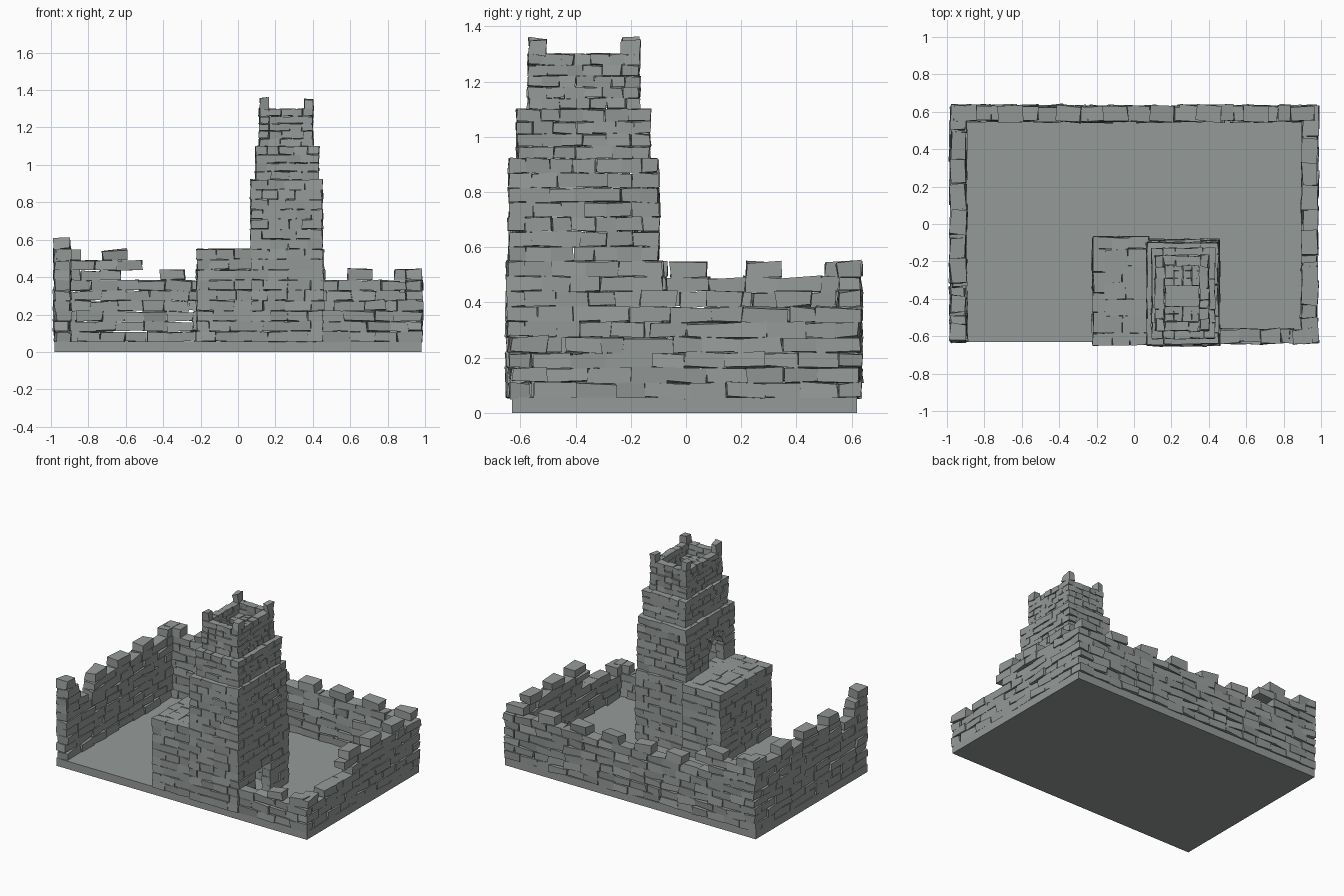
import bpy, bmesh, math, random
from mathutils import Vector, Matrix

if "Cube" in bpy.data.objects:
    bpy.data.objects.remove(bpy.data.objects["Cube"])

random.seed(7)
R = random.uniform
Z0 = 0.055          # top of the base slab
H = 0.0545          # course height

MAT = bpy.data.materials.new("dark_stone")
MAT.diffuse_color = (0.30, 0.325, 0.315, 1)
MAT.use_nodes = True
MAT.node_tree.nodes["Principled BSDF"].inputs["Base Color"].default_value = MAT.diffuse_color


def finish(bm, name):
    me = bpy.data.meshes.new(name)
    bm.to_mesh(me)
    bm.free()
    me.materials.append(MAT)
    ob = bpy.data.objects.new(name, me)
    bpy.context.collection.objects.link(ob)
    return ob


def stone(bm, c, size, ang=0.0, jit=0.004, tilt=0.0, turn=0.0):
    """One rough block: a box with jittered corners."""
    rot = (Matrix.Rotation(ang + R(-turn, turn), 4, 'Z')
           @ Matrix.Rotation(R(-tilt, tilt), 4, 'Y'))
    verts = bmesh.ops.create_cube(bm, size=1)['verts']
    for v in verts:
        p = Vector([v.co[k] * size[k] + R(-jit, jit) for k in range(3)])
        v.co = Vector(c) + rot @ p


def wall(bm, p0, p1, z0, n, h, length, t, corner=0, top=None, holes=(), free=(0, 0),
         jit=0.004, tilt=0.0, turn=0.0, push=0.004):
    """Courses of stones from p0 to p1 (outer face line, inside on the left).
    free marks ends that meet no other wall and so need no corner bond."""
    p0, p1 = Vector((*p0, 0)), Vector((*p1, 0))
    d = (p1 - p0).normalized()
    nrm = Vector((-d.y, d.x, 0))
    ang = math.atan2(d.y, d.x)
    total = (p1 - p0).length
    for i in range(n):
        z = z0 + (i + 0.5) * h
        inset = t if (i + corner) % 2 else 0
        segs = [(0 if free[0] else inset, total - (0 if free[1] else inset))]
        for a, b, lo, hi in holes:          # cut openings out of the course
            if lo < z < hi:
                segs = [q for s, e in segs for q in ((s, min(e, a)), (max(s, b), e))
                        if q[1] - q[0] > 0.015]
        for s, e in segs:
            count = max(1, round((e - s) / length))
            cuts = [s + (e - s) * (k + (R(-.15, .15) if 0 < k < count else 0)) / count
                    for k in range(count + 1)]
            for a, b in zip(cuts, cuts[1:]):
                m = (a + b) / 2
                if top and z > top(m):
                    continue
                c = p0 + d * m + nrm * (t / 2 + R(-push, push)) + Vector((0, 0, z))
                stone(bm, c, (b - a, t, h * R(0.92, 1.0)), ang, jit, tilt, turn)


def merlons(bm, p0, p1, spots, t, h=0.056, length=0.13):
    """Single loose stones on a wall top; spots are (distance, z of underside)."""
    p0, p1 = Vector((*p0, 0)), Vector((*p1, 0))
    d = (p1 - p0).normalized()
    nrm = Vector((-d.y, d.x, 0))
    for s, z in spots:
        stone(bm, p0 + d * s + nrm * (t / 2) + Vector((0, 0, z + h / 2)),
              (length, t * 1.05, h), math.atan2(d.y, d.x), 0.006, 0.05, 0.1)


def ring(name, x, y, z0, n, h, length, t, holes=None):
    """Four tower walls with interlocking corners."""
    bm = bmesh.new()
    c = [(x[0], y[0]), (x[1], y[0]), (x[1], y[1]), (x[0], y[1])]
    for k in range(4):
        wall(bm, c[k], c[(k + 1) % 4], z0, n, h, length, t, k % 2,
             holes=(holes or {}).get(k, ()), tilt=0.025, turn=0.035)
    return finish(bm, name)


# Base slab
bm = bmesh.new()
stone(bm, (0, -0.005, Z0 / 2), (1.96, 1.25, Z0), jit=0)
finish(bm, "base_slab")

# Curtain walls
X, Y0, Y1, T = 0.98, -0.63, 0.63, 0.08
rough = dict(jit=0.006, tilt=0.04, turn=0.06, push=0.006)

bm = bmesh.new()
a, b = (X, Y1), (-X, Y1)
wall(bm, a, b, Z0, 8, H, 0.125, T, 0, top=lambda s: 0.5 if s > 1.54 else 0.385, **rough)
merlons(bm, a, b, [(0.08 + 0.25 * k, 0.385) for k in range(6)] + [(1.64, 0.49), (1.88, 0.49)], T)
finish(bm, "back_wall")

bm = bmesh.new()
a, b = (-X, Y1), (-X, Y0)
wall(bm, a, b, Z0, 10, H, 0.14, T, 1, free=(0, 1),
     top=lambda s: 0.55 if s > 1.15 else (0.39 if s > 1.0 else 0.5), **rough)
merlons(bm, a, b, [(0.35, 0.49), (0.62, 0.49), (0.88, 0.49), (0.06, 0.49)], T)
merlons(bm, a, b, [(1.21, z) for z in (0.385, 0.44, 0.495, 0.55)], T, length=0.09)
merlons(bm, a, b, [(1.08, 0.385)], T)
finish(bm, "left_wall")

bm = bmesh.new()
a, b = (X, Y0), (X, Y1)
wall(bm, a, b, Z0, 6, H, 0.14, T, 1,
     top=lambda s: 0.22 if s < 0.3 else (0.30 if s < 0.46 else 0.39), **rough)
merlons(bm, a, b, [(0.06, 0.22), (0.26, 0.22), (0.53, 0.385), (0.77, 0.385), (1.02, 0.385)], T)
finish(bm, "right_wall")

bm = bmesh.new()
a, b = (0.45, Y0 - 0.005), (X, Y0 - 0.005)
wall(bm, a, b, Z0, 3, H, 0.12, T - 0.01, 0, free=(1, 0), **rough)
merlons(bm, a, b, [(0.28, 0.22), (0.45, 0.22)], T - 0.01, length=0.11)
finish(bm, "front_wall")

# Tower: stacked, stepped rings; side 1 is right, side 3 is left
ring("tower_base", (0.07, 0.455), (-0.65, -0.085), Z0, 9, 0.055, 0.11, 0.065,
     {1: [(0.2, 0.36, 0, 0.25)]})
ring("tower_middle", (0.07, 0.45), (-0.64, -0.1), 0.55, 7, 0.053, 0.085, 0.06,
     {3: [(0.26, 0.42, 0.55, 0.76)]})
ring("tower_upper", (0.095, 0.43), (-0.61, -0.13), 0.92, 4, 0.045, 0.075, 0.06)
ring("tower_top", (0.115, 0.40), (-0.57, -0.17), 1.1, 5, 0.04, 0.062, 0.05)

# Arch over the tower door
bm = bmesh.new()
for k in range(5):
    th = math.radians(18 + 36 * k)
    c = Vector((0.095, -0.44 + 0.08 * math.cos(th), 0.685 + 0.08 * math.sin(th)))
    v = bmesh.ops.create_cube(bm, size=1)['verts']
    bmesh.ops.transform(bm, verts=v, matrix=Matrix.Translation(c)
                        @ Matrix.Rotation(th, 4, 'X')
                        @ Matrix.Diagonal((0.06, 0.035, 0.045, 1)))
finish(bm, "door_arch")

# Corner merlons of the tower
bm = bmesh.new()
for x in (0.14, 0.377):
    for y in (-0.535, -0.2):
        stone(bm, (x, y, 1.325), (0.045, 0.06, 0.06), jit=0.008)
finish(bm, "tower_merlons")

# Floor slabs inside the tower top, with an open middle
bm = bmesh.new()
for y in (-0.31, -0.27, -0.23, -0.5, -0.46):
    for k in range(4):
        stone(bm, (0.188 + k * 0.048, y, 1.215), (0.046, 0.04, 0.03), jit=0.003)
finish(bm, "tower_floor")

# Annex walls on the left of the tower
bm = bmesh.new()
fit = dict(tilt=0.02, turn=0.03)
wall(bm, (0.08, -0.07), (-0.22, -0.07), Z0, 9, 0.055, 0.11, 0.065, 0, free=(1, 0), **fit)
wall(bm, (-0.22, -0.07), (-0.22, -0.645), Z0, 9, 0.055, 0.12, 0.065, 1, **fit)
wall(bm, (-0.22, -0.645), (0.08, -0.645), Z0, 9, 0.055, 0.11, 0.065, 0, free=(0, 1), **fit)
finish(bm, "annex_walls")

# Annex roof slabs
bm = bmesh.new()
for j in range(5):
    cuts = [-0.158, -0.05 + R(-0.03, 0.03), 0.075]
    for a, b in zip(cuts, cuts[1:]):
        stone(bm, ((a + b) / 2, -0.18 - 0.089 * j, 0.525), (b - a, 0.09, 0.05))
finish(bm, "annex_roof")
